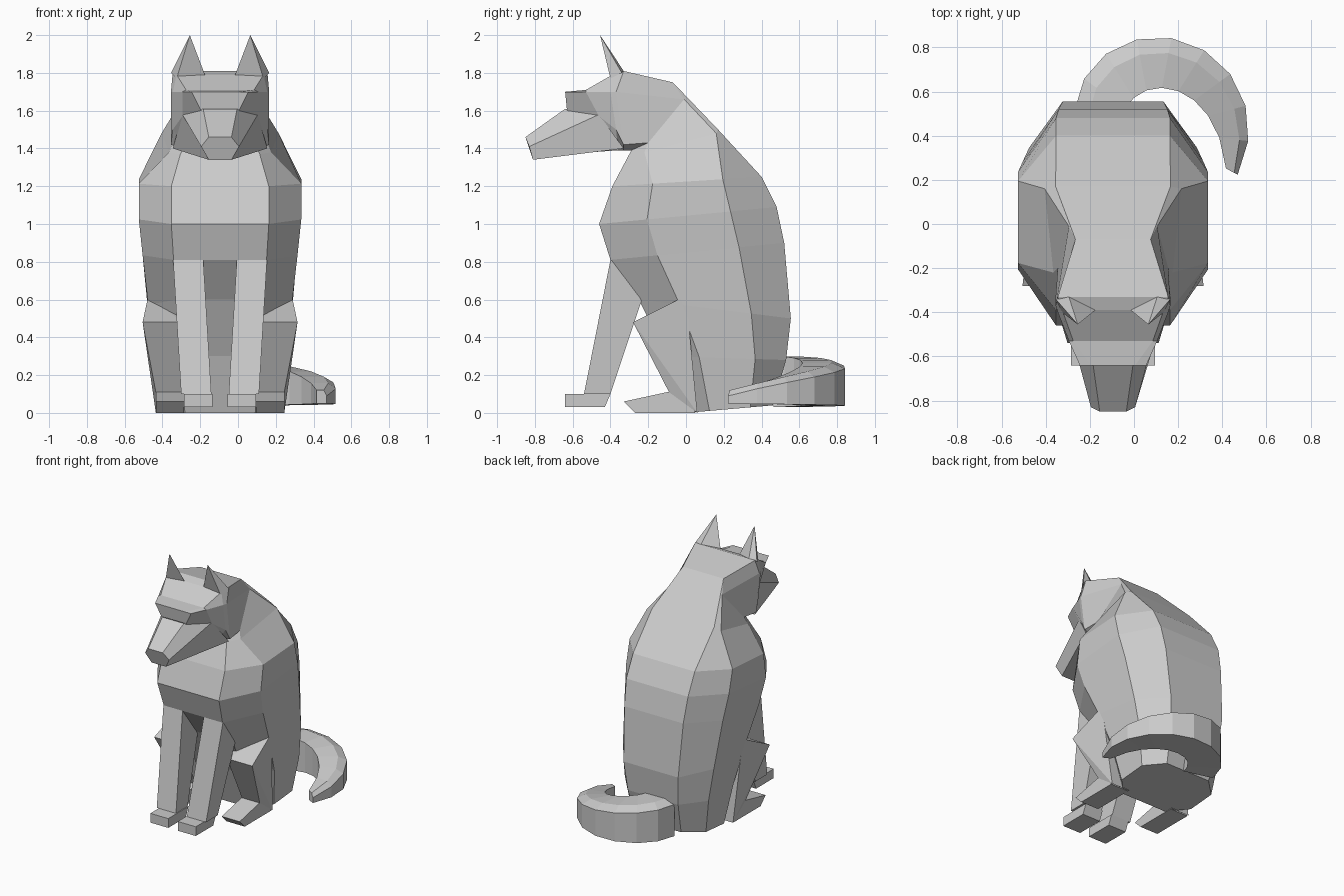
import bpy, bmesh
from math import cos, sin, radians
from mathutils import Vector

cube = bpy.data.objects.get("Cube")
if cube:
    bpy.data.objects.remove(cube, do_unlink=True)

BODY_CENTRE = -.095  # the tail curls out to one side of the body

# One plain colour for the whole model
grey = bpy.data.materials.new("plain_grey")
grey.use_nodes = True
shade = (.6, .6, .6, 1)
grey.diffuse_color = shade
grey.node_tree.nodes["Principled BSDF"].inputs["Base Color"].default_value = shade


def finish(name, bm, centre=BODY_CENTRE):
    """Turn a bmesh into a flat-shaded grey object."""
    bmesh.ops.recalc_face_normals(bm, faces=bm.faces)
    mesh = bpy.data.meshes.new(name)
    bm.to_mesh(mesh)
    bm.free()
    mesh.materials.append(grey)
    part = bpy.data.objects.new(name, mesh)
    part.location.x = centre
    bpy.context.collection.objects.link(part)


def loft(name, rings, centre=BODY_CENTRE):
    """Skin closed rings of equal size and cap both ends."""
    bm = bmesh.new()
    loops = [[bm.verts.new(point) for point in ring] for ring in rings]
    for lower, upper in zip(loops, loops[1:]):
        for i in range(len(lower)):
            bm.faces.new((lower[i - 1], lower[i], upper[i], upper[i - 1]))
    bm.faces.new(loops[0])
    bm.faces.new(loops[-1])
    finish(name, bm, centre)


def mirrored(half_ring):
    """Complete a half ring by reflecting it across the centreline."""
    return half_ring + [(-x, y, z) for x, y, z in reversed(half_ring)]


def hull_pair(name, points):
    """Build a convex part on both sides of the body."""
    for side, sign in (("left", 1), ("right", -1)):
        bm = bmesh.new()
        for x, y, z in points:
            bm.verts.new((sign * x, y, z))
        bmesh.ops.convex_hull(bm, input=bm.verts)
        loose = [vert for vert in bm.verts if not vert.link_faces]
        bmesh.ops.delete(bm, geom=loose, context='VERTS')
        finish(f"{side}_{name}", bm)


def across(inner, outer, profile, lean=0):
    """Sweep a side profile sideways; lean spreads it outwards with height."""
    return [(x + lean * z, y, z) for x in (inner, outer) for y, z in profile]


def torso_section(width, chest, back):
    """Eight-sided section: narrow chest and back, wide flanks between them."""
    chest_point = Vector((width * .6, *chest))
    back_point = Vector((width * .6, *back))
    flanks = [chest_point.lerp(back_point, share) for share in (.27, .74)]
    for flank in flanks:
        flank.x = width
    return mirrored([tuple(p) for p in (chest_point, *flanks, back_point)])


# Shoulders and neck: half rings run throat, front side, rear side, back
shoulders = mirrored([(.21, -.3, 1.37), (.27, -.22, 1.38), (.31, .16, 1.48), (.26, .17, 1.5)])
neck = mirrored([(.2, -.29, 1.39), (.25, -.2, 1.43), (.2, -.01, 1.66), (.17, -.07, 1.75)])
nape = mirrored([(.18, -.33, 1.39), (.26, -.33, 1.42), (.26, -.37, 1.7), (.25, -.33, 1.81)])

# Torso, from the seat up to the neck
loft("torso", [
    torso_section(width=.31, chest=(0, 0), back=(.46, .04)),
    torso_section(width=.35, chest=(-.1, .3), back=(.53, .28)),
    torso_section(width=.38, chest=(-.25, .6), back=(.555, .5)),
    torso_section(width=.41, chest=(-.4, .81), back=(.52, .9)),
    torso_section(width=.43, chest=(-.46, 1), back=(.48, 1.09)),
    torso_section(width=.43, chest=(-.39, 1.2), back=(.4, 1.25)),
    shoulders, neck, nape,
])

# Head: half rings run jaw, cheek, brow, crown
temples = mirrored([(.12, -.5, 1.38), (.2, -.46, 1.57), (.2, -.53, 1.7), (.18, -.53, 1.71)])
brow = mirrored([(.06, -.6, 1.4), (.1, -.63, 1.6), (.15, -.64, 1.7), (.1, -.64, 1.7)])
crown = mirrored([(.17, -.36, 1.39), (.25, -.37, 1.5), (.25, -.4, 1.7), (.23, -.39, 1.79)])
loft("head", [nape, crown, temples, brow])

# Muzzle, tapering to a six-sided nose
muzzle_base = mirrored([(.25, -.33, 1.4), (.2, -.46, 1.58), (.09, -.64, 1.61)])
nose = mirrored([(.06, -.81, 1.34), (.1, -.83, 1.41), (.06, -.85, 1.46)])
loft("muzzle", [muzzle_base, nose])

# Ears
ear_tip = (.16, -.455, 2)
ear_base = [(.26, -.34, 1.8), (.08, -.39, 1.79), (.2, -.33, 1.81), (.23, -.4, 1.77)]
hull_pair("ear", [ear_tip, *ear_base])

# Front legs and paws
front_leg_profile = [(-.4, .81), (-.2, .7), (-.26, .58), (-.4, .1), (-.54, .1)]
hull_pair("front_leg", across(inner=.04, outer=.2, profile=front_leg_profile, lean=.06))
front_paw_profile = [(-.64, .03), (-.64, .1), (-.4, .1), (-.43, .03)]
hull_pair("front_paw", across(inner=.04, outer=.19, profile=front_paw_profile))

# Rear legs and feet
knee = [(.2, -.28, .48), (.41, -.28, .48)]
hip = [(.2, 0, .6), (.38, 0, .62)]
ankle = across(inner=.19, outer=.34, profile=[(.06, 0), (.04, .19), (-.09, .11)])
hull_pair("thigh", knee + hip + ankle)
rear_foot_profile = [(-.33, .06), (-.27, 0), (.05, 0), (0, .11), (-.1, .11)]
hull_pair("rear_foot", across(inner=.19, outer=.34, profile=rear_foot_profile))


def tail_section(t):
    """Bevelled section on the curl, narrowing and sinking towards the tip."""
    angle = radians(165 - 193 * t)
    outer_radius = .43 - .06 * (1 - t) ** 4
    inner_radius = .15 + .1 * t + .12 * t ** 6
    ridge_radius = outer_radius + (inner_radius - outer_radius) * .3
    bottom = .03 + .02 * t
    top = .3 - .18 * t ** 2
    corners = [(outer_radius, bottom), (outer_radius, top - .03), (ridge_radius, top),
               (inner_radius, top), (inner_radius, bottom)]
    return [(.09 + r * cos(angle), .425 + r * sin(angle), z) for r, z in corners]


# Tail, curled round beside the body
tail_steps = 9
loft("tail", [tail_section(step / tail_steps) for step in range(tail_steps + 1)], centre=0)
